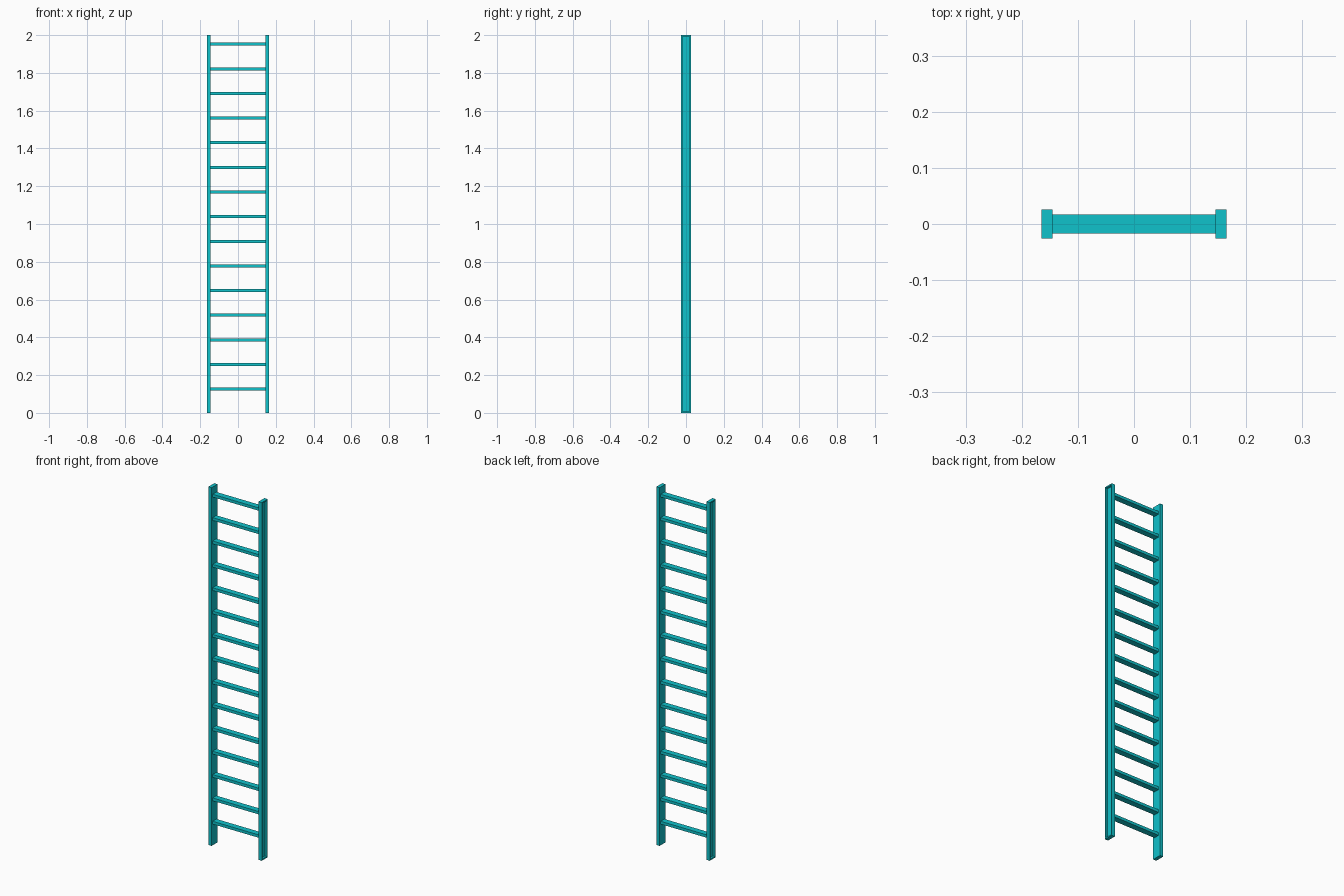
import bpy, bmesh
from mathutils import Matrix, Vector

if "Cube" in bpy.data.objects:
    bpy.data.objects.remove(bpy.data.objects["Cube"])

teal = bpy.data.materials.new("teal")
teal.diffuse_color = (0.005, 0.54, 0.60, 1.0)
teal.use_nodes = True
teal.node_tree.nodes["Principled BSDF"].inputs["Base Color"].default_value = teal.diffuse_color


def box(bm, size, center):
    mat = Matrix.Translation(center) @ Matrix.Diagonal((*size, 1.0))
    bmesh.ops.create_cube(bm, size=1.0, matrix=mat)


def finish(bm, name):
    bmesh.ops.recalc_face_normals(bm, faces=bm.faces[:])
    mesh = bpy.data.meshes.new(name)
    bm.to_mesh(mesh)
    bm.free()
    mesh.materials.append(teal)
    obj = bpy.data.objects.new(name, mesh)
    bpy.context.collection.objects.link(obj)
    return obj


HALF_W, RAIL_T, RAIL_D, HEIGHT = 0.165, 0.02, 0.052, 2.0
RUNG_D, RUNG_H, RUNGS = 0.033, 0.016, 15
FIRST_Z, LAST_Z = 0.126, 1.952

# Side rails: boxes with a recessed panel along the outer face
for side, name in ((-1, "left_rail"), (1, "right_rail")):
    bm = bmesh.new()
    box(bm, (RAIL_T, RAIL_D, HEIGHT), (side * (HALF_W - RAIL_T / 2), 0, HEIGHT / 2))
    bm.normal_update()
    outer = max(bm.faces, key=lambda f: f.normal.x * side)
    bmesh.ops.inset_region(bm, faces=[outer], thickness=0.007, use_even_offset=True)
    panel = bmesh.ops.extrude_discrete_faces(bm, faces=[outer])["faces"][0]
    bmesh.ops.translate(bm, verts=panel.verts[:], vec=Vector((-side * 0.012, 0, 0)))
    finish(bm, name)

# Rungs: evenly spaced flat bars, ends set slightly into the rails
rung_len = 2 * (HALF_W - RAIL_T) + 0.004
for i in range(RUNGS):
    bm = bmesh.new()
    z = FIRST_Z + (LAST_Z - FIRST_Z) * i / (RUNGS - 1)
    box(bm, (rung_len, RUNG_D, RUNG_H), (0, 0, z))
    finish(bm, f"rung_{i + 1:02d}")
